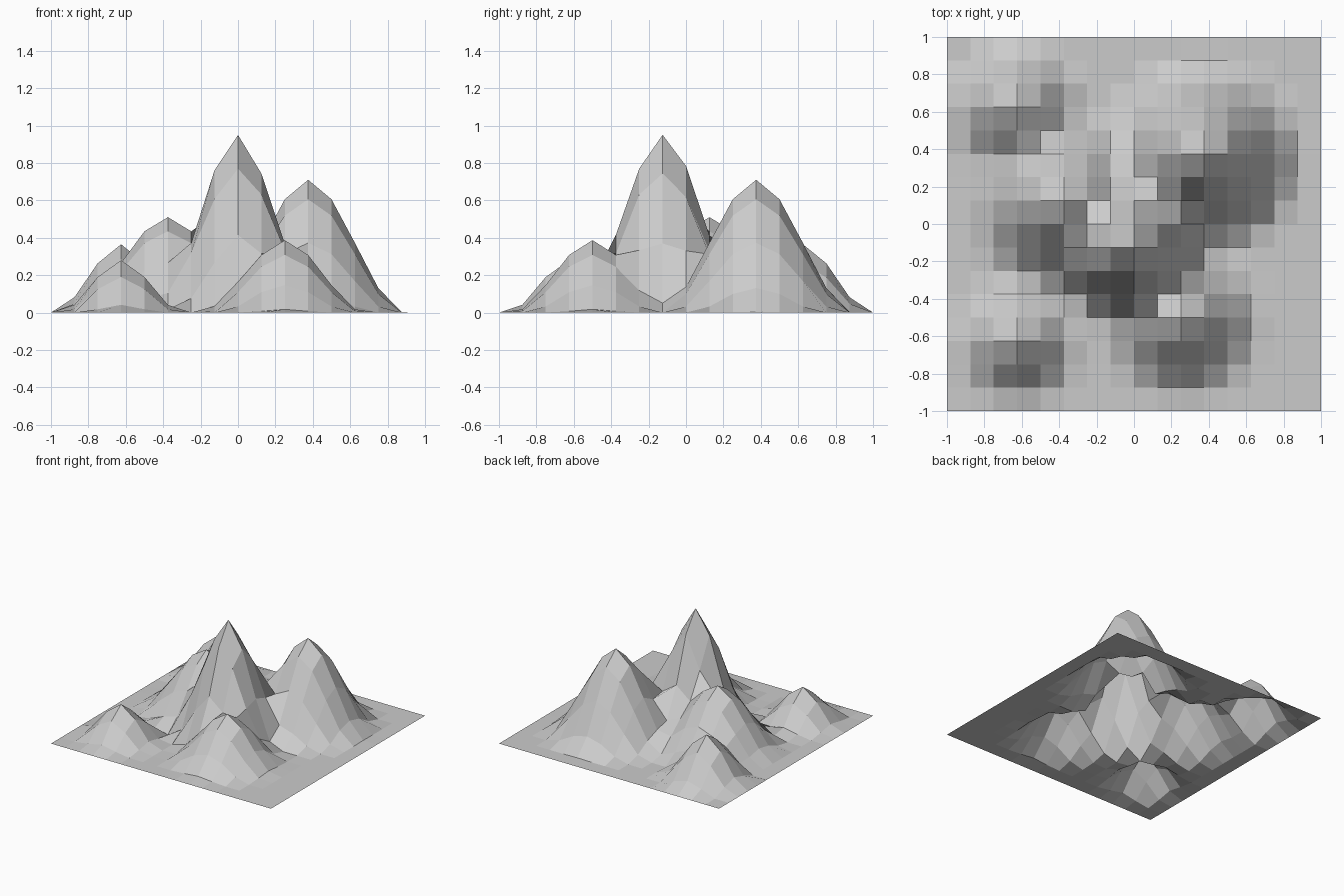
import bpy, bmesh
from mathutils import Vector

if "Cube" in bpy.data.objects:
    bpy.data.objects.remove(bpy.data.objects["Cube"])

# Flat 16 x 16 sheet of ground
bm = bmesh.new()
bmesh.ops.create_grid(bm, x_segments=16, y_segments=16, size=1.0)


def raise_peak(x, y, height, radius):
    """Pull one grid point up, neighbours following with a smooth falloff."""
    centre = min(bm.verts, key=lambda v: (v.co.xy - Vector((x, y))).length).co.copy()
    for v in bm.verts:
        t = 1 - (v.co - centre).length / radius
        if t > 0:
            v.co.z += (height - centre.z) * t * t * (3 - 2 * t)


# Mountains: x, y, summit height, radius of influence
for peak in [
    (0.375, 0.375, 0.71, 0.517),     # back right
    (-0.375, 0.125, 0.51, 0.515),    # left of centre
    (0.25, -0.5, 0.387, 0.43),       # front right
    (-0.625, 0.625, 0.365, 0.36),    # back left
    (-0.625, -0.625, 0.28, 0.33),    # front left
    (0.0, -0.125, 0.95, 0.43),       # main summit
]:
    raise_peak(*peak)

mesh = bpy.data.meshes.new("mountain_terrain")
bm.to_mesh(mesh)
bm.free()
bpy.context.collection.objects.link(bpy.data.objects.new("mountain_terrain", mesh))
